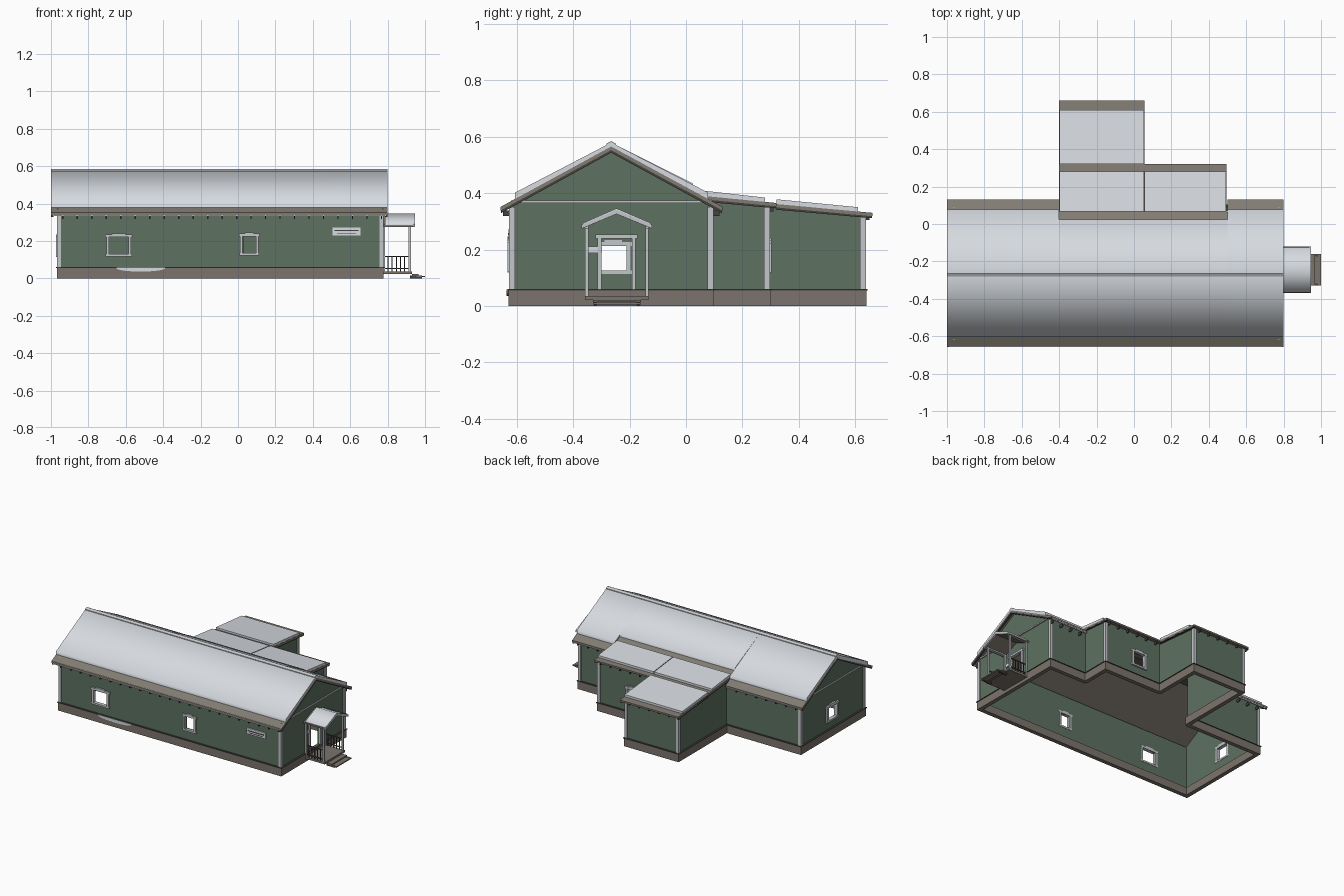
import bpy, bmesh, math

cube = bpy.data.objects.get("Cube")
if cube:
    bpy.data.objects.remove(cube, do_unlink=True)


def material(name, *rgb):
    m = bpy.data.materials.new(name)
    m.use_nodes = True
    m.diffuse_color = (*rgb, 1)
    bsdf = m.node_tree.nodes["Principled BSDF"]
    bsdf.inputs["Base Color"].default_value = (*rgb, 1)
    bsdf.inputs["Roughness"].default_value = 0.8
    return m


SNOW = material("snow", .68, .71, .75)
GREEN = material("wall green", .11, .165, .12)
STONE = material("foundation brown", .2, .175, .15)
ROOF = material("roof brown", .22, .2, .17)
TRIM = material("pale trim", .55, .57, .6)
DARK = material("dark timber", .06, .055, .05)


def build(name, mat, prisms, smooth=None):
    """One object from prisms given as (axis, start, end, 2D outline)."""
    bm = bmesh.new()
    for axis, a, b, pts in prisms:
        def place(d, p):
            return {"x": (d, *p), "y": (p[0], d, p[1]), "z": (*p, d)}[axis]
        n = len(pts)
        lo = [bm.verts.new(place(a, p)) for p in pts]
        hi = [bm.verts.new(place(b, p)) for p in pts]
        bm.faces.new(lo)
        bm.faces.new(hi)
        for i in range(n):
            j = (i + 1) % n
            bm.faces.new((lo[i], lo[j], hi[j], hi[i]))
    bmesh.ops.recalc_face_normals(bm, faces=bm.faces)
    mesh = bpy.data.meshes.new(name)
    bm.to_mesh(mesh)
    bm.free()
    mesh.materials.append(mat)
    ob = bpy.data.objects.new(name, mesh)
    bpy.context.collection.objects.link(ob)
    if smooth:
        bpy.ops.object.select_all(action='DESELECT')
        ob.select_set(True)
        bpy.context.view_layer.objects.active = ob
        bpy.ops.object.shade_smooth_by_angle(angle=math.radians(smooth))
    return ob


def rect(u0, u1, v0, v1):
    return [(u0, v0), (u1, v0), (u1, v1), (u0, v1)]


def box(x0, x1, y0, y1, z0, z1):
    return ("z", z0, z1, rect(x0, x1, y0, y1))


def chevron(front, top, back, t):
    pts = [front, top, back]
    return pts + [(y, z - t) for y, z in reversed(pts)]


def slab(front, back, t):
    return [front, back, (back[0], back[1] - t), (front[0], front[1] - t)]


# Walls with real openings, each on its own strip of foundation
def wall(name, axis, plane, out, u0, u1, h0, h1, hole=None):
    def top(u):
        return h0 + (h1 - h0) * (u - u0) / (u1 - u0)

    def panel(a, b, low, high=None):
        return (axis, plane, plane - out * .012,
                [(a, low), (b, low), (b, high or top(b)), (a, high or top(a))])
    if hole:
        a, b, low, high = hole
        panels = [panel(u0, a, .03), panel(b, u1, .03), panel(a, b, high)]
        panels.append(panel(a, b, .03, low))
    else:
        panels = [panel(u0, u1, .03)]
    build(name + "_wall", GREEN, panels)
    build(name + "_foundation", STONE, [(
        axis, plane + out * .009, plane - out * .02, rect(u0 - .009, u1 + .009, 0, .055))])
    build(name + "_ledge", DARK, [(
        axis, plane + out * .013, plane - out * .005, rect(u0 - .013, u1 + .013, .055, .06))])


LEFT_HOLE = (-.305, -.21, .125, .213)
BACK_HOLE = (.16, .25, .13, .22)
DOOR_HOLE = (-.3, -.192, .06, .24)
FRONT_HOLES = [(-.69, -.585, .13, .22), (.025, .095, .135, .225)]
wall("front_left", "y", -.62, -1, -.96, -.3, .355, .355, FRONT_HOLES[0])
wall("front_right", "y", -.62, -1, -.3, .77, .355, .355, FRONT_HOLES[1])
wall("right_end", "x", .77, 1, -.62, .09, .355, .355, DOOR_HOLE)
wall("left_end", "x", -.96, -1, -.62, .09, .355, .355, LEFT_HOLE)
wall("back_left", "y", .09, 1, -.96, -.38, .355, .355)
wall("back_right", "y", .09, 1, .48, .77, .355, .355)
wall("annex_right", "x", .48, 1, .09, .29, .375, .355)
wall("annex_left", "x", -.38, -1, .09, .29, .375, .355)
wall("annex_back", "y", .29, 1, .03, .48, .355, .355, BACK_HOLE)
wall("rear_room_right", "x", .03, 1, .29, .63, .352, .322)
wall("rear_room_left", "x", -.38, -1, .29, .63, .352, .322)
wall("rear_room_back", "y", .63, 1, -.38, .03, .322, .322)

# Gables with their horizontal boards
gable = [(-.62, .355), (.09, .355), (-.265, .552)]
for side, x, out in (("right", .77, 1), ("left", -.96, -1)):
    build(side + "_gable", GREEN, [("x", x, x - out * .012, gable)])
    build(side + "_gable_board", TRIM, [("x", x, x + out * .008, rect(-.62, .09, .364, .373))])


# Window and door surrounds
def surround(name, axis, plane, out, hole, sill=True):
    a, b, low, high = hole
    w = .014
    rects = [rect(a - w, a, low, high), rect(b, b + w, low, high),
             rect(a - w - .006, b + w + .006, high, high + w)]
    if sill:
        rects.append(rect(a - w - .004, b + w + .004, low - .012, low))
        mid, half = (a + b) / 2, (b - a) / 3
        rects.append(rect(mid - half, mid + half, high + w, high + w + .007))
    build(name, TRIM, [(axis, plane - out * .014, plane + out * .012, r) for r in rects])


for i, hole in enumerate(FRONT_HOLES):
    surround(f"front_window_frame_{i + 1}", "y", -.62, -1, hole)
surround("left_window_frame", "x", -.96, -1, LEFT_HOLE)
surround("back_window_frame", "y", .29, 1, BACK_HOLE)
surround("door_frame", "x", .77, 1, DOOR_HOLE, False)

# Corner boards
corners = [(.77, -.62, 1, -1, .35), (-.96, -.62, -1, -1, .35), (.77, .09, 1, 1, .35),
           (-.96, .09, -1, 1, .35), (.48, .29, 1, 1, .35), (.03, .63, 1, 1, .32),
           (-.38, .63, -1, 1, .32)]
boards = []
for x, y, sx, sy, h in corners:
    boards.append(box(x - sx * .014, x + sx * .007, y, y + sy * .007, .06, h))
    boards.append(box(x, x + sx * .007, y - sy * .014, y + sy * .007, .06, h))
build("corner_boards", TRIM, boards)

# Main roof: the middle part runs out flatter over the annex
FRONT_EAVE, RIDGE = (-.657, .351), (-.265, .565)
SECTIONS = [("left", -1, -.4), ("middle", -.4, .5), ("right", .5, .8)]
for name, x0, x1 in SECTIONS:
    middle = name == "middle"
    eave = (.065, .396) if middle else (.13, .351)
    edge = (.025, .434) if middle else (.078, .402)
    build(name + "_roof", ROOF, [("x", x0, x1, chevron(FRONT_EAVE, RIDGE, eave, .013))])
    build(name + "_roof_snow", SNOW,
          [("x", x0, x1, chevron((-.605, .402), (-.265, .579), edge, .026))], 80)
build("ridge_cap", TRIM, [("x", -1, .8, chevron((-.282, .575), (-.265, .584), (-.248, .575), .008))])
verge = chevron((-.655, .346), (-.265, .56), (.127, .346), .017)
build("verge_boards", DARK, [("x", .787, .799, verge), ("x", -.999, -.987, verge)])
build("front_fascia", TRIM, [box(-.99, .79, -.656, -.648, .333, .353)])
build("back_fascia", TRIM, [box(-.99, -.4, .118, .126, .333, .353),
                            box(.5, .79, .118, .126, .333, .353)])

# Rafter tails under the eaves
tails = []
for i in range(23):
    x = -.94 + i * .0775
    tails.append(box(x, x + .006, -.648, -.62, .318, .338))
    if x < -.4 or x > .5:
        tails.append(box(x, x + .006, .09, .118, .318, .338))
    if -.4 < x < .03:
        tails.append(box(x, x + .006, .63, .65, .305, .322))
    elif .03 < x < .48:
        tails.append(box(x, x + .006, .29, .31, .335, .352))
build("rafter_tails", DARK, tails)

# Lean-to roofs
build("annex_roof", ROOF, [("x", -.4, .495, slab((.03, .393), (.32, .365), .012))])
build("annex_snow_left", SNOW, [("x", -.398, .05, slab((.066, .408), (.28, .384), .02))], 40)
build("annex_snow_right", SNOW, [("x", .058, .493, slab((.066, .408), (.28, .384), .02))], 40)
build("annex_snow_seam", DARK, [("x", .05, .058, slab((.066, .406), (.28, .382), .018))])
build("rear_room_roof", ROOF, [("x", -.4, .055, slab((.3, .363), (.66, .33), .012))])
build("rear_room_snow", SNOW, [("x", -.398, .053, slab((.32, .378), (.61, .35), .02))], 40)
build("lean_to_verges", DARK, [
    ("x", x, x + .008, slab(a, b, .016)) for x, a, b in (
        (.486, (.09, .383), (.318, .362)), (-.4, (.09, .383), (.318, .362)),
        (.046, (.32, .357), (.658, .327)), (-.4, (.32, .357), (.658, .327)))])

# Porch with steps
build("porch_deck", STONE, [box(.775, .93, -.358, -.132, .022, .036)])
build("porch_steps", STONE, [box(.93, .965, -.33, -.16, .014, .022),
                             box(.955, 1, -.33, -.16, .006, .013)])
build("step_stringers", DARK, [box(.92, .985, y, y + .008, 0, .014) for y in (-.325, -.173)])
build("porch_posts", TRIM, [box(x, x + .012, y, y + .012, .03, .285)
                            for x in (.775, .912) for y in (-.358, -.144)])
build("porch_beams", TRIM, [box(.772, .93, y, y + .012, .275, .287) for y in (-.358, -.144)])
build("porch_roof", ROOF, [("x", .772, .94, chevron((-.369, .284), (-.246, .336), (-.121, .284), .01))])
build("porch_snow", SNOW, [("x", .785, .945, chevron((-.365, .294), (-.246, .346), (-.125, .294), .01))], 80)
build("porch_gable_trim", TRIM, [("x", .938, .947, chevron((-.37, .288), (-.246, .34), (-.12, .288), .014))])
rails = []
for y in (-.354, -.141):
    rails += [box(.78, .92, y, y + .006, z, z + .006) for z in (.05, .113)]
    rails += [box(x / 1000, x / 1000 + .005, y, y + .005, .036, .113) for x in range(800, 910, 22)]
build("porch_railings", DARK, rails)

# Blank sign plates
build("front_sign", SNOW, [box(.505, .655, -.628, -.62, .23, .272)])
build("front_sign_bands", DARK, [box(.515, .645, -.63, -.627, .252, .258),
                                 box(.53, .63, -.63, -.627, .24, .243)])
build("door_sign", SNOW, [box(.77, .778, -.35, -.297, .188, .21)])

# Snow lying against the foundation
drift = [(-.65, .058), (-.39, .058)]
drift += [(-.52 + .13 * math.cos(t), .054 - .018 * math.sin(t))
          for t in (math.pi * i / 10 for i in range(11))]
build("foundation_snow", SNOW, [("y", -.636, -.62, drift)])
